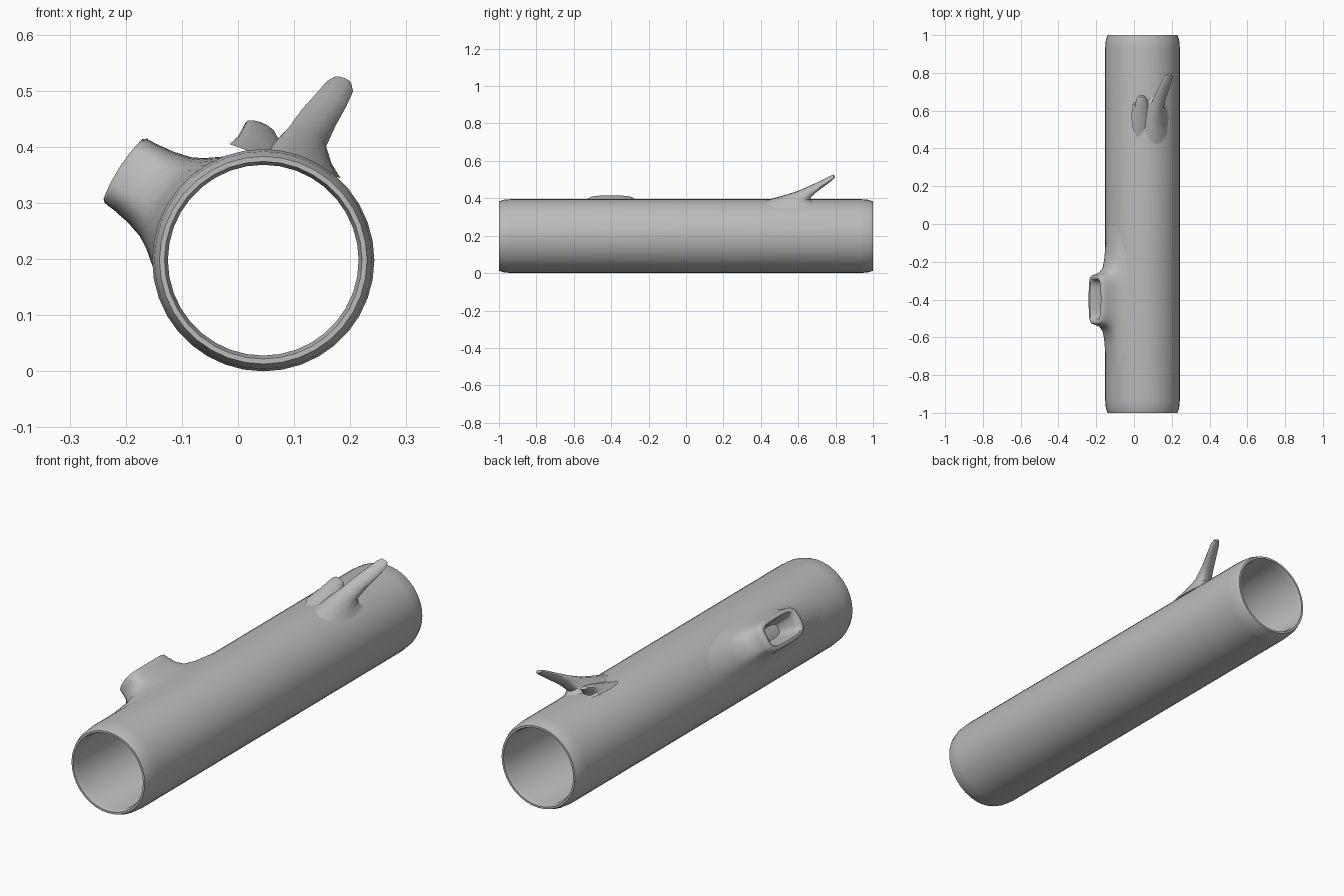
import bpy, bmesh
from math import sin, cos, pi, radians
from mathutils import Vector

if "Cube" in bpy.data.objects:
    bpy.data.objects.remove(bpy.data.objects["Cube"], do_unlink=True)

bark = bpy.data.materials.new("bark_grey")
bark.use_nodes = True
GREY = (0.5, 0.5, 0.5, 1)
bark.diffuse_color = GREY
bark.node_tree.nodes["Principled BSDF"].inputs["Base Color"].default_value = GREY

CX, CZ, R = 0.045, 0.198, 0.198   # log axis and outer radius


def polar(r, angle, y):
    """Point at a radius and angle around the log axis."""
    return Vector((CX + r * cos(angle), y, CZ + r * sin(angle)))


def loft(name, rings, loop=False, cap_end=False, sharp=40):
    """Skin a list of closed rings of points."""
    bm = bmesh.new()
    rows = [[bm.verts.new(p) for p in ring] for ring in rings]
    n = len(rows[0])
    pairs = list(zip(rows, rows[1:]))
    if loop:
        pairs.append((rows[-1], rows[0]))
    for a, b in pairs:
        for i in range(n):
            j = (i + 1) % n
            bm.faces.new((a[i], a[j], b[j], b[i]))
    if cap_end:
        bm.faces.new(rows[-1])
    bmesh.ops.recalc_face_normals(bm, faces=bm.faces)
    mesh = bpy.data.meshes.new(name)
    bm.to_mesh(mesh)
    bm.free()
    obj = bpy.data.objects.new(name, mesh)
    mesh.materials.append(bark)
    bpy.context.collection.objects.link(obj)
    bpy.ops.object.select_all(action="DESELECT")
    obj.select_set(True)
    bpy.context.view_layer.objects.active = obj
    bpy.ops.object.shade_smooth_by_angle(angle=radians(sharp))
    return obj


# Hollow log: half profile of (radius, y), mirrored to the other end
half = [(R, 0.93), (0.194, 0.975), (0.185, 1.0), (0.176, 1.0), (0.17, 0.98)]
profile = half + [(r, -y) for r, y in reversed(half)]
SIDES = 36
loft("hollow_log",
     [[polar(r, 2 * pi * i / SIDES, y) for i in range(SIDES)] for r, y in profile],
     loop=True, sharp=50)


# Hollow knot: rounded rectangles wrapped around the log axis
def rounded(t, power):
    c, s = cos(t), sin(t)
    return (abs(c) ** power * (1 if c > 0 else -1),
            abs(s) ** power * (1 if s > 0 else -1))


def knot_ring(r, half_angle, half_y, power):
    ring = []
    for i in range(32):
        u, v = rounded(2 * pi * i / 32, power)
        ring.append(polar(r, radians(147 + half_angle * u), -0.4 + half_y * v))
    return ring


knot = [(0.194, 40, 0.46, 1.0), (0.2, 34, 0.36, 0.9), (0.21, 27, 0.25, 0.8),
        (0.224, 22, 0.18, 0.65), (0.25, 17.5, 0.147, 0.55), (0.28, 14.5, 0.135, 0.5),
        (0.3, 13.2, 0.13, 0.5), (0.305, 12, 0.123, 0.5), (0.302, 10, 0.108, 0.5),
        (0.28, 9, 0.1, 0.5), (0.19, 8, 0.092, 0.5)]
loft("knot_hole", [knot_ring(*k) for k in knot], sharp=60)


# Branches: flattened rings along a leaning path
def branch(name, rows):
    """Rows hold centre x, y, z, half width, half thickness and lean of the ring."""
    rings = []
    for x, y, z, w, t, lean in rows:
        side = Vector((1, 0, -0.35))
        up = Vector((0, cos(radians(lean)), -sin(radians(lean))))
        rings.append([Vector((x, y, z)) + side * w * cos(a) + up * t * sin(a)
                      for a in (2 * pi * i / 12 for i in range(12))])
    loft(name, rings, cap_end=True, sharp=45)


branch("long_branch", [
    (0.115, 0.57, 0.368, 0.068, 0.2, 0), (0.115, 0.595, 0.388, 0.052, 0.1, 10),
    (0.121, 0.622, 0.413, 0.036, 0.04, 30), (0.142, 0.68, 0.449, 0.032, 0.022, 50),
    (0.165, 0.735, 0.482, 0.028, 0.015, 55), (0.181, 0.775, 0.507, 0.024, 0.011, 55),
    (0.187, 0.792, 0.518, 0.015, 0.007, 55)])

branch("short_twig", [
    (0.05, 0.57, 0.382, 0.065, 0.13, 0), (0.046, 0.605, 0.402, 0.046, 0.05, 15),
    (0.041, 0.64, 0.421, 0.033, 0.022, 45), (0.04, 0.665, 0.433, 0.027, 0.014, 50),
    (0.04, 0.677, 0.438, 0.018, 0.008, 50)])
